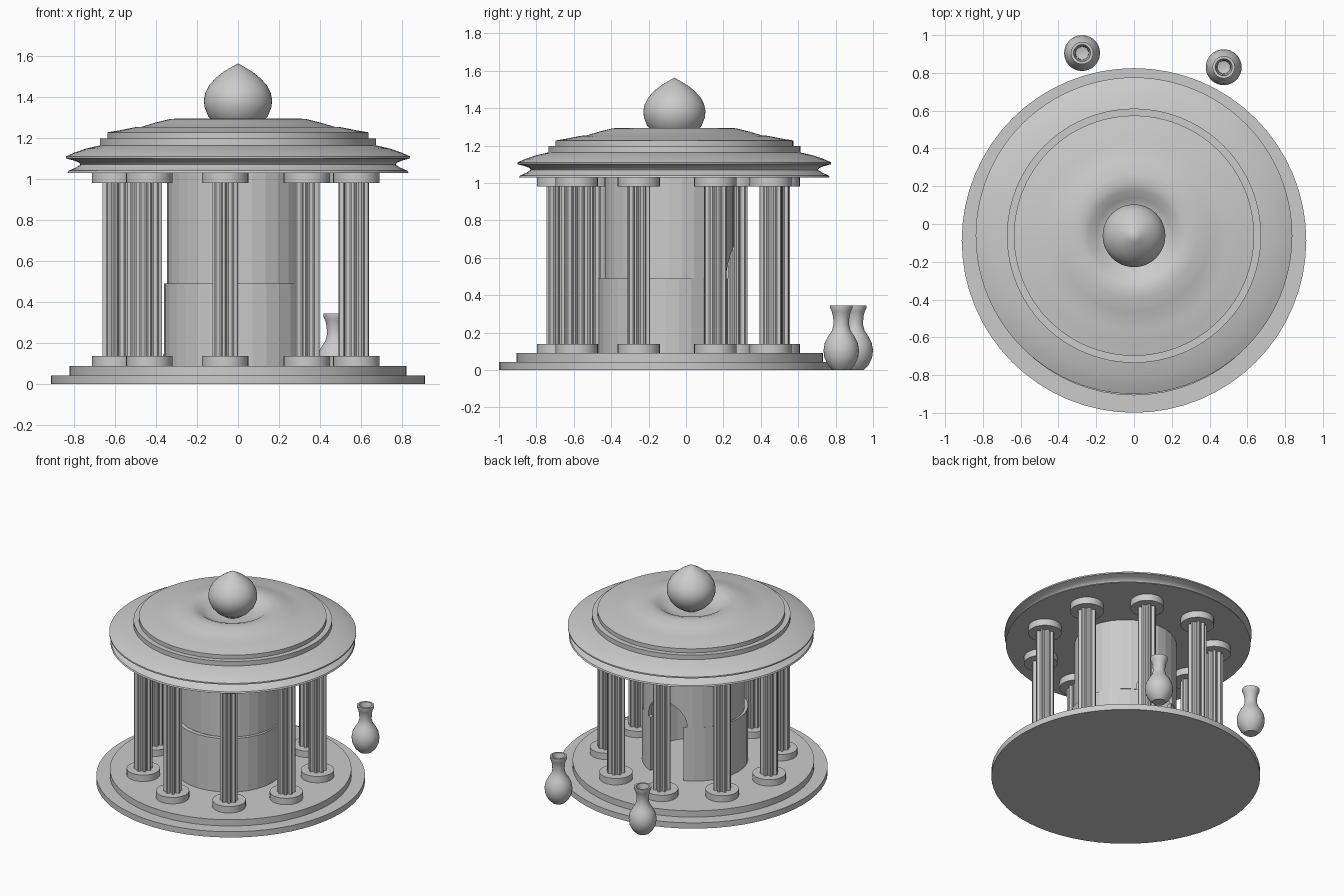
import bpy, bmesh
from math import pi, sin, cos, radians

if "Cube" in bpy.data.objects:
    bpy.data.objects.remove(bpy.data.objects["Cube"])

stone = bpy.data.materials.new("grey stone")
stone.use_nodes = True
GREY = (0.6, 0.6, 0.6, 1)
stone.diffuse_color = GREY
stone.node_tree.nodes["Principled BSDF"].inputs["Base Color"].default_value = GREY


def finish(bm, name, place=(0, 0, 0), smooth=None):
    bmesh.ops.recalc_face_normals(bm, faces=bm.faces)
    mesh = bpy.data.meshes.new(name)
    bm.to_mesh(mesh)
    bm.free()
    mesh.materials.append(stone)
    obj = bpy.data.objects.new(name, mesh)
    obj.location = place
    bpy.context.collection.objects.link(obj)
    if smooth:
        bpy.ops.object.select_all(action="DESELECT")
        obj.select_set(True)
        bpy.context.view_layer.objects.active = obj
        bpy.ops.object.shade_smooth_by_angle(angle=radians(smooth))
    return obj


def lathe(name, profile, place, sides=64, closed=False, smooth=None):
    """Spin (radius, height) points around z; closed joins last to first."""
    bm = bmesh.new()
    verts = [bm.verts.new((r, 0, z)) for r, z in profile]
    pairs = list(zip(verts, verts[1:]))
    if closed:
        pairs.append((verts[-1], verts[0]))
    edges = [bm.edges.new(p) for p in pairs]
    bmesh.ops.spin(bm, geom=verts + edges, axis=(0, 0, 1), cent=(0, 0, 0),
                   steps=sides, angle=2 * pi, use_merge=True)
    bmesh.ops.remove_doubles(bm, verts=bm.verts, dist=0.0002)
    return finish(bm, name, place, smooth)


def prism(bm, outline, extrude):
    """Extrude a flat outline along a vector."""
    face = bm.faces.new([bm.verts.new(p) for p in outline])
    new = bmesh.ops.extrude_face_region(bm, geom=[face])["geom"]
    bmesh.ops.translate(bm, vec=extrude,
                        verts=[v for v in new if isinstance(v, bmesh.types.BMVert)])


def disc(name, radius, low, high, place, sides=64):
    return lathe(name, [(0, low), (radius, low), (radius, high), (0, high)],
                 place, sides, smooth=30)


CENTRE = (0, -0.087, 0)
ROOF = (0, -0.062, 0)

# Stepped floor
disc("lower_step", 0.912, 0, 0.043, CENTRE)
disc("upper_step", 0.82, 0.043, 0.09, CENTRE)

# Ring of nine fluted columns
for i in range(9):
    a = radians(264 + 40 * i)
    spot = (0.6 * cos(a), CENTRE[1] + 0.6 * sin(a), 0)
    disc(f"column_base_{i + 1}", 0.113, 0.09, 0.138, spot, 32)
    disc(f"column_capital_{i + 1}", 0.113, 0.98, 1.03, spot, 32)
    bm = bmesh.new()
    outline = []
    for k in range(32):
        r = 0.062 if k % 4 in (0, 1) else 0.046
        t = a + 2 * pi * (k - 0.5) / 32
        outline.append((r * cos(t), r * sin(t), 0.138))
    prism(bm, outline, (0, 0, 0.842))
    finish(bm, f"column_shaft_{i + 1}", spot)


# Round inner chamber with an arched doorway at the back
def chamber(name, radius, low, high, place, door):
    inner = radius - 0.03
    wall = lathe(name, [(radius, low), (radius, high), (inner, high), (inner, low)],
                 place, 32, closed=True)
    bm = bmesh.new()
    arch = [(door * cos(pi * k / 16), 0, 0.5 + door * sin(pi * k / 16))
            for k in range(17)]
    prism(bm, arch + [(-door, 0, 0.01), (door, 0, 0.01)], (0, 0.7, 0))
    cutter = finish(bm, "door_cutter")
    cutter.hide_render = True
    cut = wall.modifiers.new("doorway", "BOOLEAN")
    cut.operation, cut.object, cut.solver = "DIFFERENCE", cutter, "EXACT"
    bpy.context.view_layer.objects.active = wall
    bpy.ops.object.modifier_apply(modifier=cut.name)
    bpy.data.objects.remove(cutter)


chamber("chamber_lower_wall", 0.36, 0.09, 0.49, (0, -0.108, 0), 0.138)
chamber("chamber_upper_wall", 0.347, 0.49, 1.03, (0, -0.09, 0), 0.16)

# Moulded roof with a hollow under the finial
lathe("roof", [
    (0, 1.03), (0.83, 1.03), (0.825, 1.04), (0.79, 1.055), (0.768, 1.07),
    (0.775, 1.08), (0.8, 1.09), (0.838, 1.1), (0.838, 1.11), (0.8, 1.127),
    (0.74, 1.148), (0.673, 1.163), (0.673, 1.197), (0.636, 1.197),
    (0.636, 1.227), (0.58, 1.236), (0.5, 1.252), (0.47, 1.254), (0.4, 1.275),
    (0.33, 1.292), (0.28, 1.295), (0.24, 1.283), (0.2, 1.257),
    (0.165, 1.238), (0.12, 1.23), (0, 1.23)], ROOF, 96, smooth=35)

# Onion-shaped finial
lathe("finial", [
    (0, 1.222), (0.06, 1.232), (0.11, 1.265), (0.145, 1.305), (0.163, 1.35),
    (0.166, 1.385), (0.159, 1.42), (0.14, 1.457), (0.108, 1.492),
    (0.07, 1.522), (0.035, 1.543), (0, 1.563)], ROOF, 48, smooth=50)

# Pair of vases behind the steps
for name, x, y in (("left_vase", 0.475, 0.83), ("right_vase", -0.275, 0.905)):
    lathe(name, [
        (0, 0), (0.045, 0), (0.07, 0.025), (0.09, 0.065), (0.095, 0.105),
        (0.088, 0.145), (0.07, 0.18), (0.05, 0.21), (0.042, 0.24),
        (0.043, 0.28), (0.05, 0.31), (0.059, 0.33), (0.059, 0.345),
        (0.045, 0.345), (0.036, 0.3), (0.034, 0.25), (0, 0.24)],
        (x, y, 0), 32, smooth=40)
